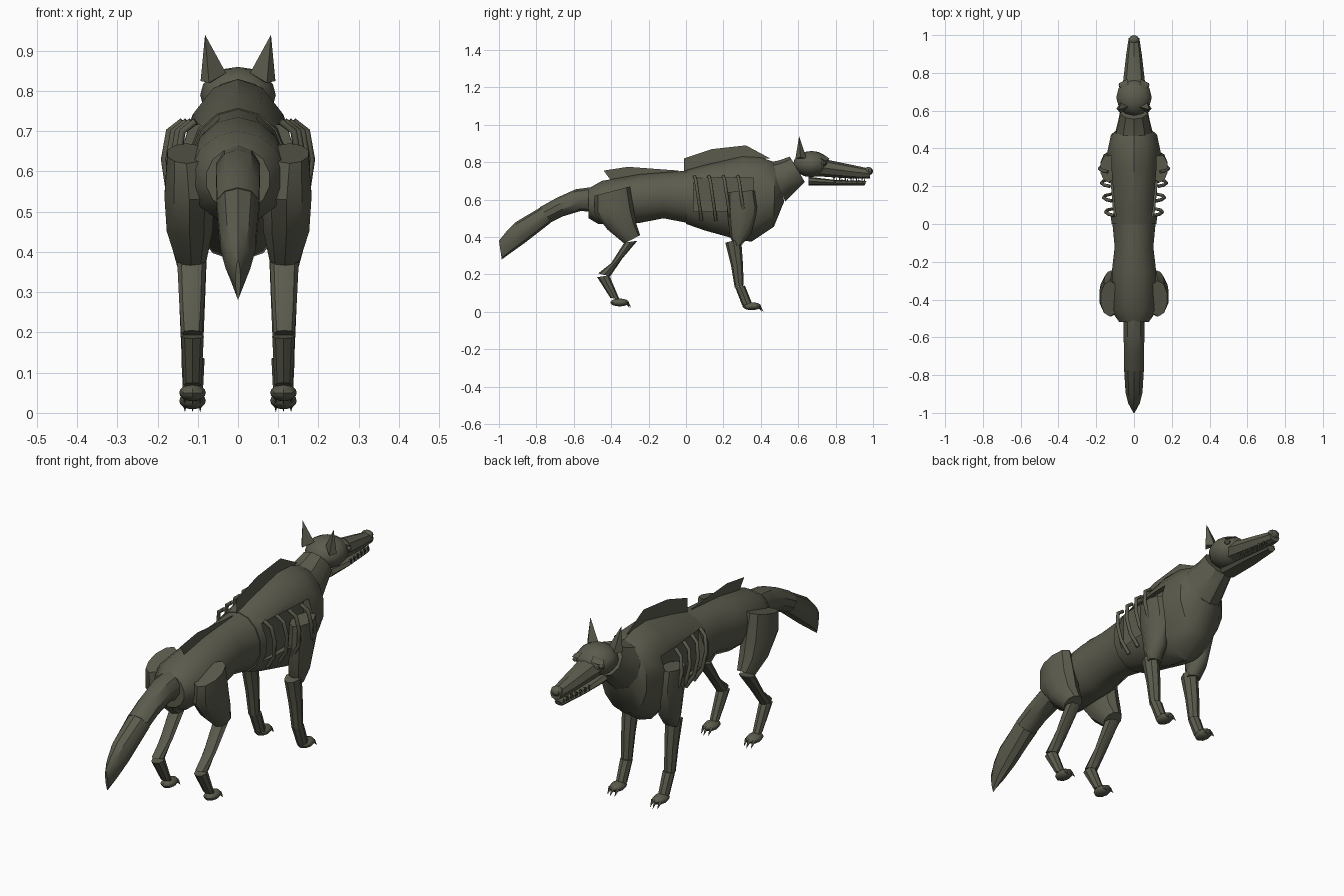
import bpy, bmesh, math
from mathutils import Vector, Matrix

if "Cube" in bpy.data.objects:
    bpy.data.objects.remove(bpy.data.objects["Cube"], do_unlink=True)

hide = bpy.data.materials.new("dark_olive")
hide.use_nodes = True
olive = (0.105, 0.105, 0.075, 1)
hide.diffuse_color = olive
shader = hide.node_tree.nodes["Principled BSDF"]
shader.inputs["Base Color"].default_value = olive
shader.inputs["Roughness"].default_value = 0.9


def finish(name, bm, angle=35):
    if len(bm.faces) > 1:
        bmesh.ops.recalc_face_normals(bm, faces=bm.faces)
    mesh = bpy.data.meshes.new(name)
    bm.to_mesh(mesh)
    bm.free()
    mesh.materials.append(hide)
    ob = bpy.data.objects.new(name, mesh)
    bpy.context.collection.objects.link(ob)
    smooth(ob, angle)
    return ob


def smooth(ob, angle):
    bpy.ops.object.select_all(action="DESELECT")
    ob.select_set(True)
    bpy.context.view_layer.objects.active = ob
    bpy.ops.object.shade_smooth_by_angle(angle=math.radians(angle))


def loft(name, rings, n=10, x=0, side=1):
    """Skin elliptical rings: upper y, z, lower y, z, half width, optional x."""
    bm = bmesh.new()
    loops = []
    for ya, za, yb, zb, w, *cx in rings:
        a, b = Vector((0, ya, za)), Vector((0, yb, zb))
        mid, half = (a + b) / 2, (a - b) / 2
        mid.x = (cx[0] if cx else x) * side
        loop = []
        for i in range(n):
            t = math.tau * i / n
            loop.append(bm.verts.new(mid + half * math.cos(t) + Vector((w * math.sin(t), 0, 0))))
        loops.append(loop)
    for p, q in zip(loops, loops[1:]):
        for i in range(n):
            j = (i + 1) % n
            bm.faces.new((p[i], p[j], q[j], q[i]))
    bm.faces.new(loops[0])
    bm.faces.new(loops[-1])
    return finish(name, bm)


def ball(name, centre, size, seg=10):
    bm = bmesh.new()
    bmesh.ops.create_uvsphere(bm, u_segments=seg, v_segments=8, radius=1,
                              matrix=Matrix.Translation(centre) @ Matrix.Diagonal((*size, 1)))
    return finish(name, bm)


def spike(name, base, tip, r):
    base, tip = Vector(base), Vector(tip)
    d = tip - base
    bm = bmesh.new()
    bmesh.ops.create_cone(bm, cap_ends=True, segments=5, radius1=r, radius2=0, depth=d.length,
                          matrix=Matrix.Translation((base + tip) / 2)
                          @ d.to_track_quat("Z", "Y").to_matrix().to_4x4())
    return finish(name, bm)


def hull(name, points):
    bm = bmesh.new()
    for p in points:
        bm.verts.new(p)
    bmesh.ops.convex_hull(bm, input=bm.verts)
    return finish(name, bm, 20)


def crest(name, outline):
    bm = bmesh.new()
    bm.faces.new([bm.verts.new((0, y, z)) for y, z in outline])
    return finish(name, bm)


# Trunk, neck and tail
loft("hindquarters", [(-.52, .66, -.52, .50, .08), (-.45, .70, -.47, .47, .12),
                      (-.25, .735, -.25, .475, .12), (-.12, .745, -.12, .50, .105),
                      (.01, .755, .01, .475, .118)], 14)
chest = loft("chest", [(0, .757, 0, .47, .122), (.1, .785, .1, .435, .13),
                       (.3, .83, .28, .385, .14), (.40, .825, .35, .375, .145),
                       (.475, .80, .47, .455, .125), (.48, .79, .525, .59, .085)], 14)
loft("neck", [(.45, .80, .53, .59, .10), (.50, .81, .57, .63, .088), (.555, .83, .635, .695, .075)])
loft("tail_base", [(-.48, .67, -.48, .53, .058), (-.59, .655, -.56, .54, .058),
                   (-.69, .61, -.66, .51, .056), (-.78, .56, -.73, .475, .055)])
loft("tail_tip", [(-.775, .56, -.725, .475, .056), (-.91, .48, -.86, .37, .047),
                  (-.96, .43, -.93, .32, .032), (-1, .38, -.985, .28, .006)])
crest("mane", [(-.01, .75), (-.01, .82), (.14, .87), (.32, .89), (.45, .82), (.3, .81)])
crest("back_crest", [(-.40, .70), (-.44, .755), (-.31, .775), (-.04, .755), (-.04, .73)])

# Head, jaws and nose
ball("head", (0, .67, .79), (.094, .097, .07), 12)
loft("muzzle", [(.70, .825, .70, .725, .066), (.77, .81, .77, .72, .056),
                (.90, .783, .90, .712, .041), (.985, .765, .985, .712, .028)], 8)
loft("lower_jaw", [(.655, .722, .655, .675, .045), (.80, .705, .80, .675, .04),
                   (.965, .70, .955, .675, .023)], 8)
ball("nose", (0, .975, .752), (.029, .025, .022), 8)

for s, label in ((1, "left"), (-1, "right")):
    # Face details
    hull(label + "_ear", [(s * .082, .605, .94), (s * .093, .612, .825), (s * .03, .62, .845),
                          (s * .072, .585, .82), (s * .068, .645, .82)])
    ball(label + "_eye", (s * .068, .735, .795), (.014, .014, .012), 8)
    hull(label + "_brow", [(s * .03, .745, .835), (s * .078, .73, .815), (s * .035, .768, .818),
                           (s * .08, .745, .805), (s * .05, .70, .83)])
    for i in range(6):
        y = .79 + i * .03
        x = s * (.043 - i * .003)
        spike(label + "_upper_tooth", (x, y, .72), (x, y + .003, .692), .006)
        spike(label + "_lower_tooth", (x * .8, y + .014, .695), (x * .8, y + .014, .718), .005)

    # Flank opening with exposed ribs
    bm = bmesh.new()
    bmesh.ops.create_cube(bm, size=1, matrix=Matrix.Translation((s * .2, .2, .625))
                          @ Matrix.Diagonal((.21, .32, .18, 1)))
    cutter = finish("flank_cutter", bm)
    cutter.hide_render = True
    cut = chest.modifiers.new("opening", "BOOLEAN")
    cut.operation, cut.solver, cut.object = "DIFFERENCE", "EXACT", cutter
    bpy.context.view_layer.objects.active = chest
    bpy.ops.object.modifier_apply(modifier=cut.name)
    bpy.data.objects.remove(cutter, do_unlink=True)

    for i in range(4):
        y, out = .045 + i * .077, .15 + i * .011
        curve = bpy.data.curves.new("rib", "CURVE")
        curve.dimensions = "3D"
        curve.bevel_depth = .009
        curve.bevel_resolution = 1
        curve.use_fill_caps = True
        line = curve.splines.new("POLY")
        path = [(out - .045, 0, .725), (out - .012, .008, .70), (out, .018, .63),
                (out - .012, .03, .55), (out - .05, .038, .49)]
        line.points.add(len(path) - 1)
        for p, (px, dy, z) in zip(line.points, path):
            p.co = (s * px, y + dy, z, 1)
        curve.materials.append(hide)
        rib = bpy.data.objects.new(label + "_rib", curve)
        bpy.context.collection.objects.link(rib)

    # Hind leg
    loft(label + "_thigh", [(-.30, .67, -.49, .62, .05, .128), (-.28, .55, -.49, .53, .065, .121),
                            (-.265, .47, -.42, .44, .06, .12), (-.245, .41, -.33, .365, .04, .116)],
         10, 0, s)
    loft(label + "_hind_shin", [(-.26, .38, -.33, .37, .036), (-.34, .285, -.40, .26, .031),
                                (-.405, .19, -.47, .205, .026)], 8, .115, s)
    loft(label + "_hind_ankle", [(-.41, .195, -.475, .185, .028), (-.355, .065, -.405, .075, .022)],
         8, .113, s)

    # Foreleg
    loft(label + "_shoulder", [(.37, .65, .22, .64, .045, .135), (.385, .56, .22, .54, .05, .13),
                               (.35, .42, .235, .40, .045, .12), (.30, .36, .26, .35, .035, .115)],
         10, 0, s)
    loft(label + "_forearm", [(.295, .39, .21, .37, .036), (.305, .25, .24, .25, .031),
                              (.308, .14, .26, .13, .026)], 8, .114, s)
    loft(label + "_fore_ankle", [(.315, .14, .263, .13, .029), (.355, .04, .30, .035, .024)],
         8, .112, s)

    # Paws with claws
    for part, y, z in (("fore", .352, .03), ("hind", -.355, .05)):
        ball(f"{label}_{part}_paw", (s * .113, y, z), (.033, .05, .021), 8)
        for k in (-1, 0, 1):
            x = s * .113 + k * .019
            reach = .008 * (1 - abs(k))
            spike(f"{label}_{part}_claw", (x, y + .03 + reach, z + .002),
                  (x, y + .054 + reach, z - .028), .009)

smooth(chest, 35)
